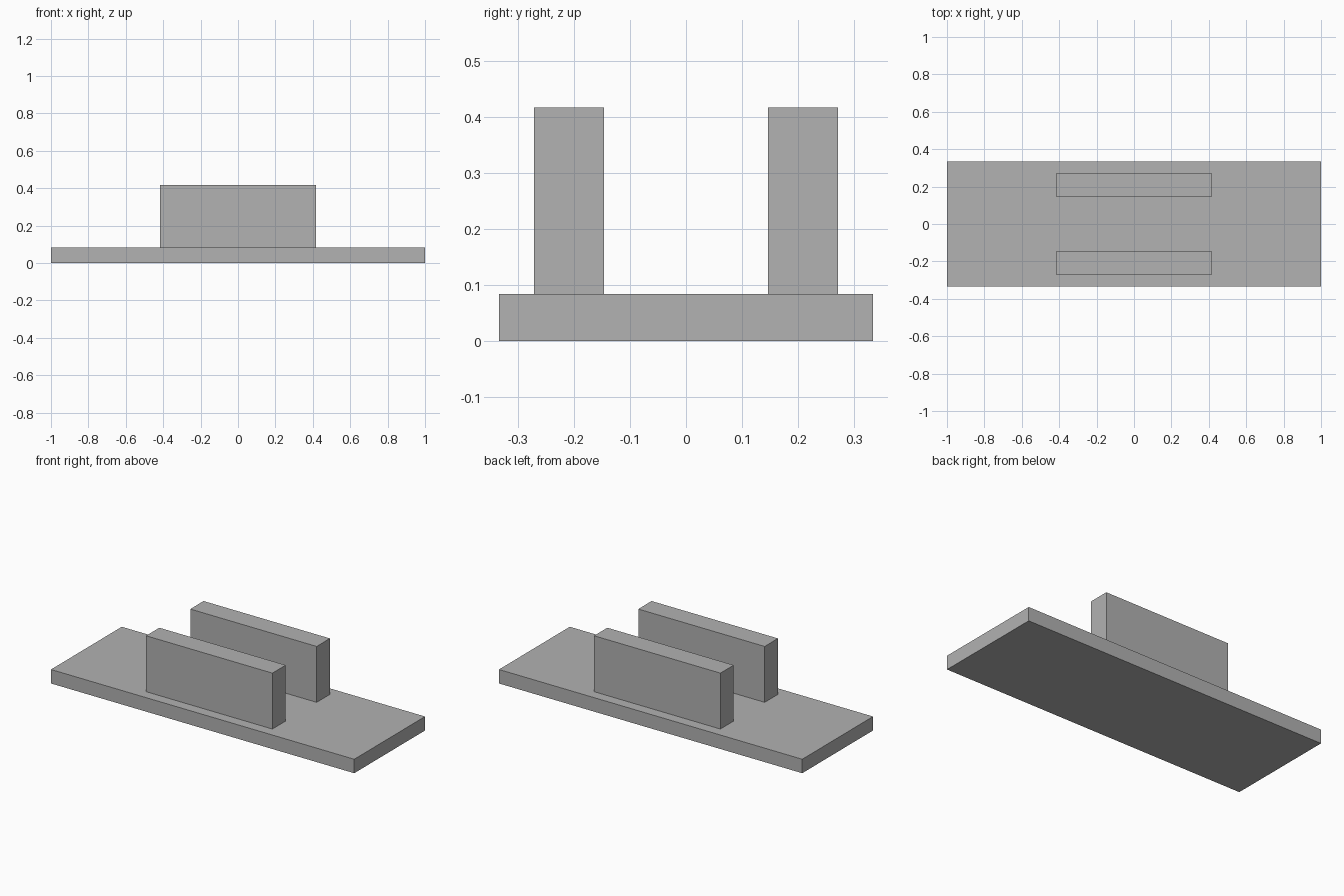
import bpy

cube = bpy.data.objects.get("Cube")
if cube:
    bpy.data.objects.remove(cube, do_unlink=True)

UNIT = 1 / 12  # thickness of the base plate

grey = bpy.data.materials.new("plain grey")
grey.use_nodes = True
grey.diffuse_color = (0.445, 0.445, 0.445, 1)
grey.node_tree.nodes["Principled BSDF"].inputs["Base Color"].default_value = grey.diffuse_color


def box(name, size, y, bottom):
    """Add a flat-sided block, sized in plate thicknesses, resting at a given height."""
    width, depth, height = (s * UNIT for s in size)
    bpy.ops.mesh.primitive_cube_add(size=1, location=(0, y * UNIT, bottom * UNIT + height / 2))
    obj = bpy.context.object
    obj.name = name
    obj.scale = (width, depth, height)
    bpy.ops.object.transform_apply(location=False, rotation=False, scale=True)
    obj.data.materials.append(grey)


# Base plate
box("base_plate", (24, 8, 1), 0, 0)

# Pair of upright walls
for name, side in (("front_wall", -1), ("back_wall", 1)):
    box(name, (10, 1.5, 4), side * 2.5, 1)
